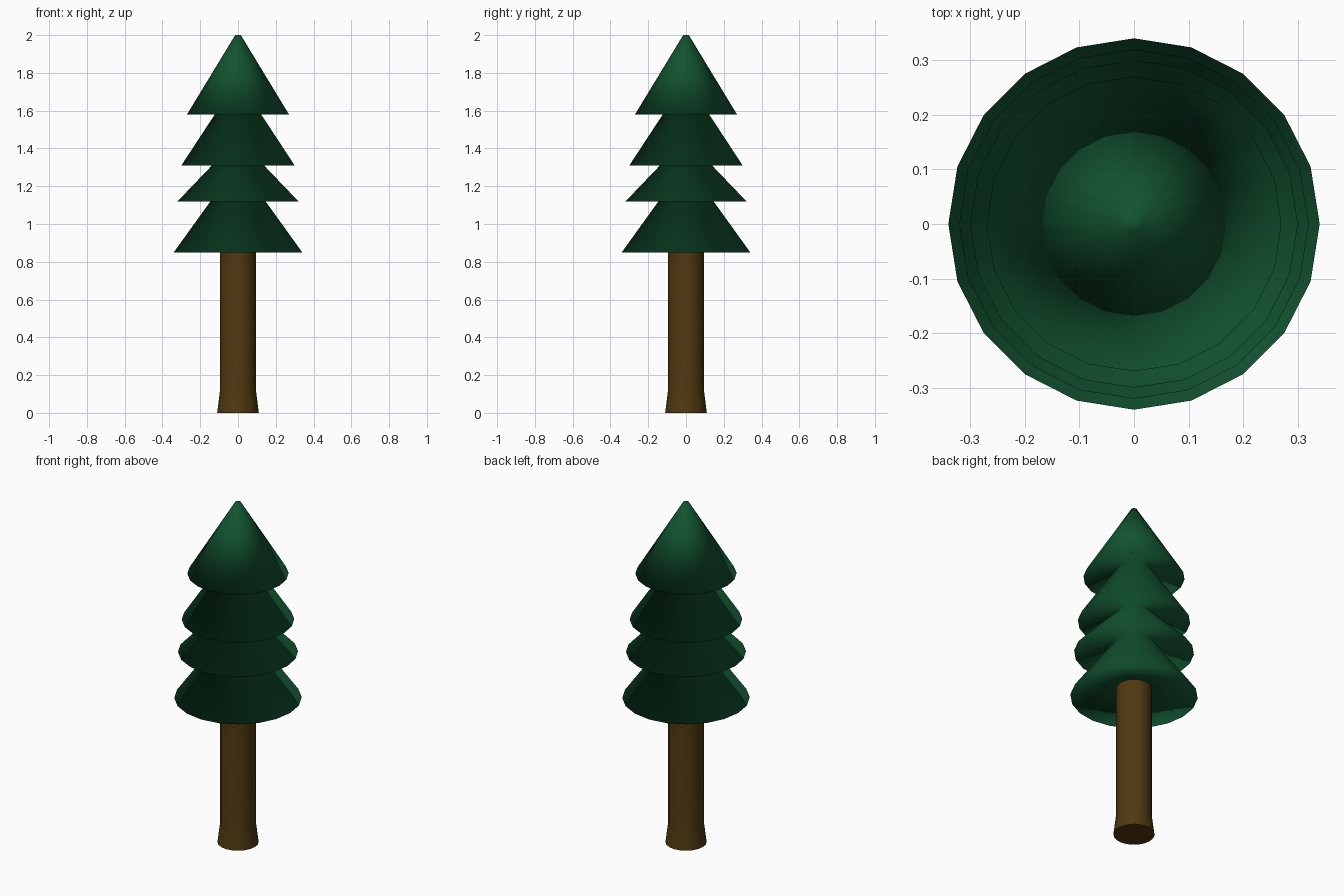
import bpy, bmesh
from math import cos, sin, tau, radians

if "Cube" in bpy.data.objects:
    bpy.data.objects.remove(bpy.data.objects["Cube"])

SIDES = 20


def lathe(name, profile, color, angle):
    """Spin an (r, z) profile around z, capping both ends."""
    bm = bmesh.new()
    rings = [[bm.verts.new((r * cos(tau * i / SIDES), r * sin(tau * i / SIDES), z))
              for i in range(SIDES)] for r, z in profile]
    for a, b in zip(rings, rings[1:]):
        for i in range(SIDES):
            j = (i + 1) % SIDES
            bm.faces.new((a[i], a[j], b[j], b[i]))
    bm.faces.new(rings[0][::-1])
    bm.faces.new(rings[-1])
    bmesh.ops.recalc_face_normals(bm, faces=bm.faces)
    me = bpy.data.meshes.new(name)
    bm.to_mesh(me)
    bm.free()
    ob = bpy.data.objects.new(name, me)
    bpy.context.collection.objects.link(ob)
    mat = bpy.data.materials.new(name + "_color")
    mat.diffuse_color = (*color, 1)
    mat.use_nodes = True
    mat.node_tree.nodes["Principled BSDF"].inputs["Base Color"].default_value = mat.diffuse_color
    me.materials.append(mat)
    bpy.ops.object.select_all(action='DESELECT')
    ob.select_set(True)
    bpy.context.view_layer.objects.active = ob
    bpy.ops.object.shade_smooth_by_angle(angle=radians(angle))
    return ob


# Trunk with a flared foot
lathe("trunk", [(0.11, 0), (0.095, 0.12), (0.095, 0.90)], (0.08, 0.04, 0.005), 40)

# Foliage: stacked skirts, each with a recessed underside
tiers = [(0.34, 0.85, 0.095), (0.32, 1.12, 0.11), (0.30, 1.31, 0.09), (0.27, 1.58, 0.09)]
profile = []
for radius, z, neck in tiers:
    profile += [(neck, z + 0.05), (radius, z)]
profile.append((0.015, 2.0))
lathe("foliage", profile, (0.006, 0.085, 0.03), 180)
